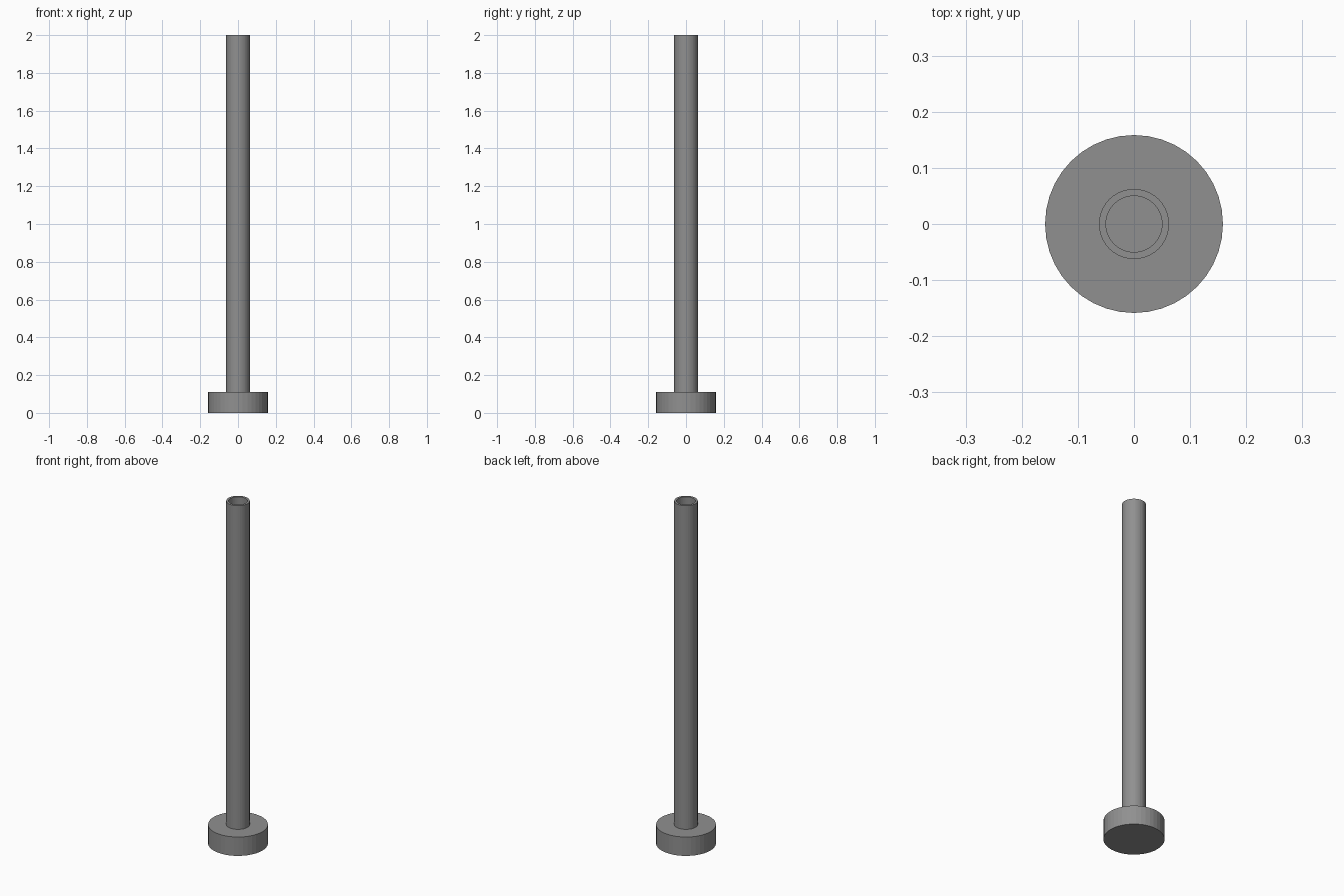
import bpy, bmesh, math

if "Cube" in bpy.data.objects:
    bpy.data.objects.remove(bpy.data.objects["Cube"])

SIDES = 40

# Dark grey paint
grey = bpy.data.materials.new("dark_grey")
grey.diffuse_color = (0.28, 0.28, 0.28, 1)
grey.use_nodes = True
grey.node_tree.nodes["Principled BSDF"].inputs["Base Color"].default_value = grey.diffuse_color


def lathe(name, profile, closed=False):
    """Spin an (r, z) profile about z into a flat-faced solid of revolution."""
    bm = bmesh.new()
    verts = [bm.verts.new((r, 0, z)) for r, z in profile]
    edges = [bm.edges.new(p) for p in zip(verts, verts[1:])]
    if closed:
        edges.append(bm.edges.new((verts[-1], verts[0])))
    bmesh.ops.spin(bm, geom=verts + edges, cent=(0, 0, 0), axis=(0, 0, 1),
                   angle=math.tau, steps=SIDES, use_duplicate=False)
    bmesh.ops.remove_doubles(bm, verts=bm.verts, dist=1e-4)
    bmesh.ops.recalc_face_normals(bm, faces=bm.faces)
    mesh = bpy.data.meshes.new(name)
    bm.to_mesh(mesh)
    bm.free()
    mesh.materials.append(grey)
    obj = bpy.data.objects.new(name, mesh)
    bpy.context.collection.objects.link(obj)
    return obj


BASE_R, BASE_H = 0.1585, 0.11
TUBE_R, BORE_R, TOP = 0.0625, 0.05, 2.0

# Solid disc foot
lathe("base", [(0, 0), (BASE_R, 0), (BASE_R, BASE_H), (0, BASE_H)])

# Open-topped hollow post standing on the foot
lathe("tube", [(TUBE_R, BASE_H), (TUBE_R, TOP), (BORE_R, TOP), (BORE_R, BASE_H)],
      closed=True)
